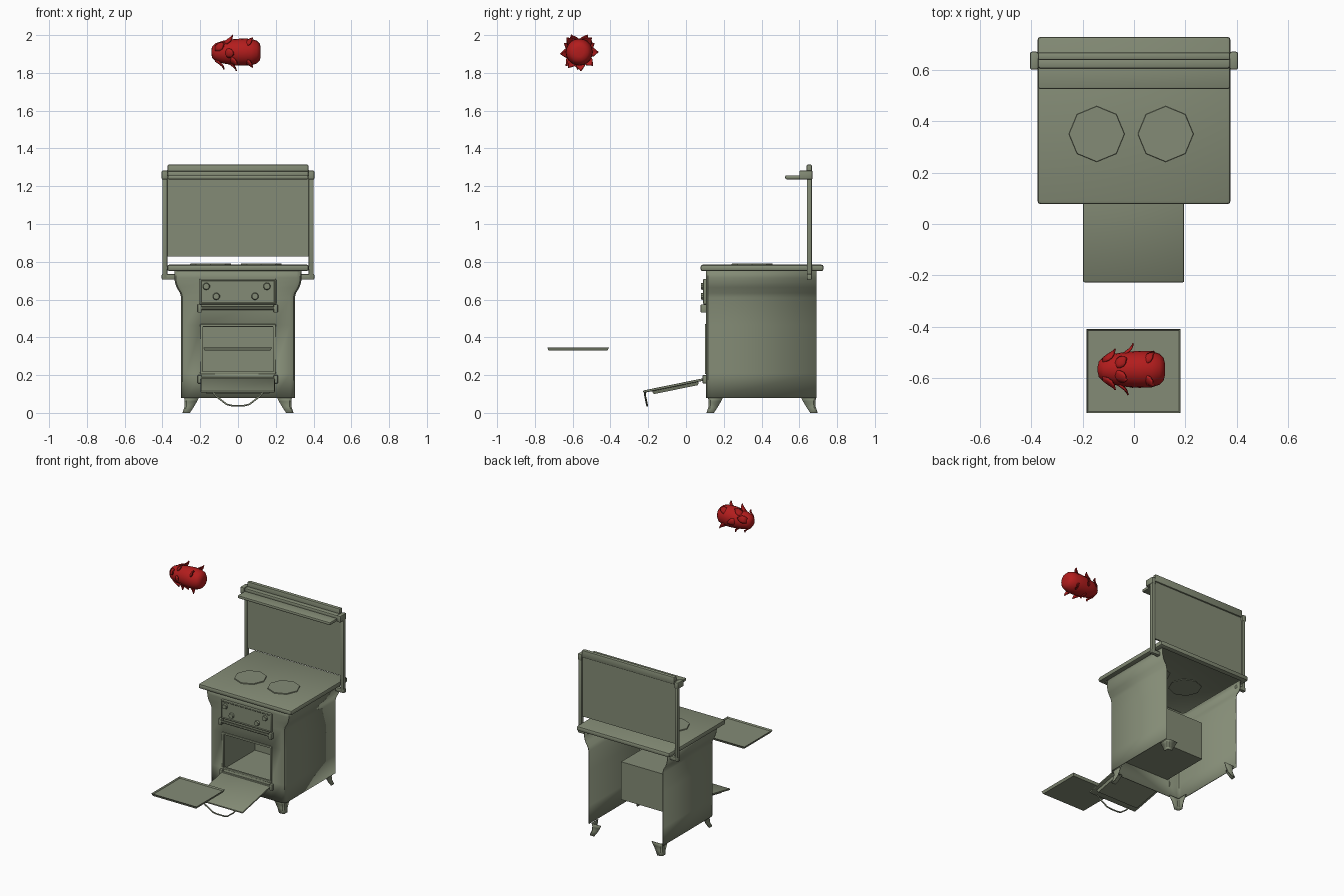
import bpy, bmesh, math
from mathutils import Vector, Matrix

if "Cube" in bpy.data.objects:
    bpy.data.objects.remove(bpy.data.objects["Cube"])


def material(name, rgb):
    m = bpy.data.materials.new(name)
    m.diffuse_color = (*rgb, 1)
    m.use_nodes = True
    m.node_tree.nodes["Principled BSDF"].inputs["Base Color"].default_value = m.diffuse_color
    return m


ENAMEL = material("enamel", (0.23, 0.26, 0.18))
RED = material("fruit_red", (0.45, 0.012, 0.012))


def finish(name, bm, mat=ENAMEL, smooth=True, solid=0.0):
    me = bpy.data.meshes.new(name)
    bmesh.ops.recalc_face_normals(bm, faces=bm.faces)
    bm.to_mesh(me)
    bm.free()
    ob = bpy.data.objects.new(name, me)
    bpy.context.collection.objects.link(ob)
    me.materials.append(mat)
    if solid:
        mod = ob.modifiers.new("thickness", 'SOLIDIFY')
        mod.thickness, mod.offset = solid, 0
    if smooth:
        bpy.ops.object.select_all(action='DESELECT')
        ob.select_set(True)
        bpy.context.view_layer.objects.active = ob
        bpy.ops.object.shade_smooth_by_angle(angle=math.radians(35))
    return ob


def box(name, x, y, z, bevel=0.0, inset=None, drop=None, taper=0.0, seg=2):
    """Box from ranges; inset = (normal, width, depth), drop = normal of the faces to open."""
    bm = bmesh.new()
    bmesh.ops.create_cube(bm, size=1)
    for v in bm.verts:
        k = taper if v.co.z < 0 else 0
        v.co = Vector(((x[0] + x[1]) / 2 + v.co.x * (x[1] - x[0] - 2 * k),
                       (y[0] + y[1]) / 2 + v.co.y * (y[1] - y[0] - 2 * k),
                       (z[0] + z[1]) / 2 + v.co.z * (z[1] - z[0])))
    if bevel:
        bmesh.ops.bevel(bm, geom=bm.edges[:], offset=bevel, segments=seg, profile=0.5, affect='EDGES')
    bm.normal_update()
    facing = lambda n: [f for f in bm.faces if f.normal.dot(Vector(n)) > 0.99]
    target = []
    if inset:
        target = facing(inset[0])
        bmesh.ops.inset_individual(bm, faces=target, thickness=inset[1], depth=inset[2])
    if drop:
        bmesh.ops.delete(bm, geom=target or facing(drop), context='FACES')
    return finish(name, bm)


def grid(name, rows, skip=(), closed=False, **kw):
    """Skin rows of points with quads, leaving out the cells in skip."""
    bm = bmesh.new()
    vs = [[bm.verts.new(p) for p in r] for r in rows]
    n = len(rows[0])
    for i in range(len(rows) - 1):
        for j in range(n if closed else n - 1):
            if (i, j) not in skip:
                k = (j + 1) % n
                bm.faces.new((vs[i][j], vs[i][k], vs[i + 1][k], vs[i + 1][j]))
    if closed:
        bm.faces.new(vs[0][::-1])
        bm.faces.new(vs[-1])
    return finish(name, bm, **kw)


def rod(name, a, b, r, sides=8, r2=None, angle=0.0):
    a, b = Vector(a), Vector(b)
    d = b - a
    bm = bmesh.new()
    bmesh.ops.create_cone(bm, cap_ends=True, segments=sides, radius1=r,
                          radius2=r if r2 is None else r2, depth=d.length)
    rot = d.to_track_quat('Z', 'Y').to_matrix().to_4x4()
    bm.transform(Matrix.Translation((a + b) / 2) @ rot @ Matrix.Rotation(angle, 4, 'Z'))
    return finish(name, bm)


# Cabinet: three-sided shell, flared at the top, open behind, with the oven mouth left out
rows = []
for z, w in ((0.08, 0.298), (0.21, 0.298), (0.465, 0.298), (0.61, 0.298), (0.635, 0.304),
             (0.665, 0.322), (0.69, 0.331), (0.715, 0.334), (0.755, 0.334)):
    half = [(w, 0.692), (w, 0.135), (w - 0.007, 0.118), (w - 0.024, 0.11), (0.193, 0.11)]
    rows.append([(-x, y, z) for x, y in half] + [(x, y, z) for x, y in reversed(half)])
grid("cabinet", rows, skip={(1, 4)}, solid=0.006)

# Oven cavity and raised frame round its mouth
box("oven_cavity", (-0.193, 0.193), (0.108, 0.47), (0.2, 0.475), drop=(0, -1, 0))
for z in (0.212, 0.463):
    box("oven_frame_rail", (-0.2, 0.2), (0.1, 0.115), (z - 0.007, z + 0.007), 0.003)
for s in (-0.192, 0.192):
    box("oven_frame_side", (s - 0.007, s + 0.007), (0.1, 0.115), (0.21, 0.465), 0.003)

# Cooktop: hollow slab with a rounded edge, and eight-sided hotplates
box("cooktop", (-0.375, 0.375), (0.077, 0.728), (0.75, 0.785), 0.012,
    inset=((0, 0, -1), 0.03, 0), drop=(0, 0, -1))
for x in (-0.145, 0.123):
    rod("hotplate", (x, 0.35, 0.78), (x, 0.35, 0.791), 0.11, 8, 0.107)

# Legs: bent L plates that taper and kick out at the foot
for sx in (-1, 1):
    for sy, cy in ((1, 0.115), (-1, 0.69)):
        rows = []
        for z, o, w in ((0.085, 0.004, 0.078), (0.06, 0.008, 0.062), (0.03, 0.006, 0.046), (0, -0.004, 0.036)):
            cx = 0.287 - o
            y0 = cy + sy * o
            rows.append([(sx * (cx - w), y0, z), (sx * (cx - 0.008), y0, z),
                         (sx * cx, y0 + sy * 0.008, z), (sx * cx, y0 + sy * w, z)])
        grid("leg", rows, solid=0.006)

# Control panel and knobs
box("control_panel", (-0.205, 0.203), (0.09, 0.115), (0.573, 0.71), 0.008, inset=((0, -1, 0), 0.006, -0.004))
for x, z in ((-0.168, 0.67), (-0.115, 0.617), (0.09, 0.617), (0.153, 0.67)):
    rod("knob", (x, 0.1, z), (x, 0.079, z), 0.021, 10, 0.016)

# Towel rail and door hinge bar share the same bracketed rod
for name, z, y in (("towel_rail", 0.555, 0.088), ("hinge_bar", 0.18, 0.098)):
    rod(name, (-0.2, y, z), (0.2, y, z), 0.009, 8)
    for x in (-0.203, 0.2):
        box(name + "_bracket", (x - 0.011, x + 0.011), (y - 0.01, 0.115), (z - 0.024, z + 0.02), 0.004)

# Oven door, lowered and sloping toward the front
tilt = Matrix.Translation((0, 0.1, 0.185)) @ Matrix.Rotation(math.radians(11.5), 4, 'X')
box("oven_door", (-0.198, 0.195), (-0.335, 0), (-0.013, 0), 0.006).data.transform(tilt)
box("door_lining", (-0.175, 0.172), (-0.29, -0.035), (-0.03, -0.01), taper=0.008).data.transform(tilt)

# Door handle: thin bent wire
path = [(-0.135, -0.218, 0.112), (-0.115, -0.216, 0.088), (-0.06, -0.207, 0.045), (-0.03, -0.205, 0.038)]
path += [(-x, y, z) for x, y, z in reversed(path)]
cu = bpy.data.curves.new("door_handle", 'CURVE')
cu.dimensions, cu.bevel_depth, cu.bevel_resolution, cu.use_fill_caps = '3D', 0.005, 1, True
sp = cu.splines.new('POLY')
sp.points.add(len(path) - 1)
for p, co in zip(sp.points, path):
    p.co = (*co, 1)
cu.materials.append(ENAMEL)
handle = bpy.data.objects.new("door_handle", cu)
bpy.context.collection.objects.link(handle)

# Splashback with posts, cap, shelf and brackets
box("splashback", (-0.376, 0.376), (0.645, 0.657), (0.828, 1.285))
box("splashback_cap", (-0.373, 0.373), (0.638, 0.667), (1.26, 1.314), 0.007)
box("shelf", (-0.373, 0.373), (0.525, 0.645), (1.236, 1.258), 0.008)
box("shelf_back_strip", (-0.373, 0.373), (0.605, 0.645), (1.25, 1.28), 0.008)
for s in (-1, 1):
    span = lambda a, b: tuple(sorted((s * a, s * b)))
    box("post", span(0.374, 0.4), (0.64, 0.667), (0.71, 1.28), 0.005)
    box("post_foot", span(0.33, 0.404), (0.64, 0.667), (0.706, 0.735), 0.005)
    box("shelf_bracket", span(0.372, 0.404), (0.6, 0.67), (1.235, 1.283), 0.007)

# Baking tray, floating before the oven
box("baking_tray", (-0.184, 0.18), (-0.735, -0.408), (0.329, 0.347), taper=0.008,
    inset=((0, 0, 1), 0.008, -0.01))

# Scaly red fruit: lathed body lying along x
cy, cz = -0.565, 1.91
prof = ((-0.141, 0.012), (-0.137, 0.03), (-0.12, 0.047), (-0.08, 0.06), (-0.03, 0.068), (0.02, 0.072),
        (0.07, 0.07), (0.1, 0.06), (0.115, 0.045), (0.12, 0.025))
grid("fruit_body", [[(x, cy + r * math.cos(t * math.pi / 10), cz + r * math.sin(t * math.pi / 10))
                     for t in range(20)] for x, r in prof], closed=True, mat=RED)

# Fruit scales: pointed leaves that lift away from the skin
for x, deg in ((-0.1, 30), (-0.1, 150), (-0.1, 265), (-0.055, 65), (-0.055, 115), (-0.05, 185),
               (-0.03, 0), (-0.035, 275), (-0.03, 225), (0.05, 50), (0.05, 130), (0.05, 235), (0.05, 315)):
    rows = []
    for u, h, w in ((-0.02, 0.056, 0.016), (0, 0.07, 0.024), (0.014, 0.081, 0.022),
                    (0.023, 0.092, 0.013), (0.027, 0.101, 0.003)):
        lift = h - 0.008 * (x < -0.09)
        rows.append([(x + u, k * w, lift - 0.008 * k * k) for k in (-1, -0.5, 0, 0.5, 1)])
    leaf = grid("fruit_scale", rows, mat=RED, solid=0.006)
    leaf.data.transform(Matrix.Translation((0, cy, cz)) @ Matrix.Rotation(math.radians(deg - 90), 4, 'X'))
